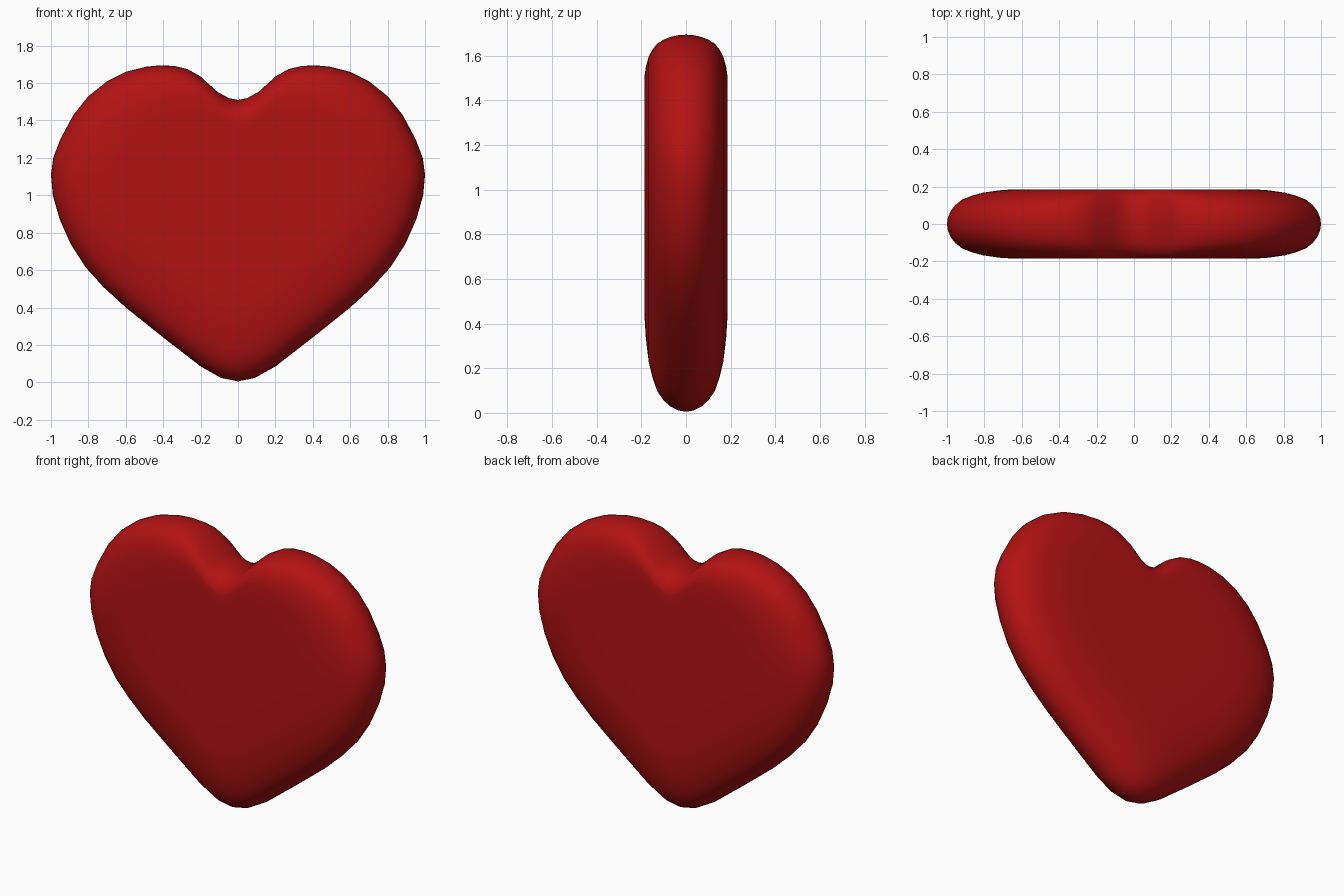
import bpy, bmesh

if "Cube" in bpy.data.objects:
    bpy.data.objects.remove(bpy.data.objects["Cube"])

# Right half of the heart outline (x, z), from the notch round to the tip
half = [(0, 1.51), (.05, 1.52), (.11, 1.553), (.20, 1.635), (.27, 1.675), (.34, 1.691),
        (.41, 1.695), (.49, 1.688), (.60, 1.66), (.70, 1.61), (.80, 1.53), (.88, 1.43),
        (.95, 1.30), (.988, 1.20), (1, 1.11), (.99, 1.0), (.953, .87), (.895, .74),
        (.815, .615), (.72, .51), (.60, .40), (.40, .24), (.20, .085), (.09, .023), (0, .005)]
outline = half + [(-x, z) for x, z in half[-2:0:-1]]

# Pillow edge: (scale of the outline, half thickness)
edge = [(.45, .185), (.65, .185), (.72, .18), (.81, .167), (.87, .15), (.92, .13),
        (.957, .10), (.98, .07), (.995, .035)]
profile = [(s, -y) for s, y in edge] + [(1, 0)] + edge[::-1]
CZ = 1.18  # height of the point the rings shrink towards

# Heart body: stacked rings with capped faces
bm = bmesh.new()
rings = [[bm.verts.new((x * s, y, CZ + (z - CZ) * s)) for x, z in outline] for s, y in profile]
n = len(outline)
for a, b in zip(rings, rings[1:]):
    for i in range(n):
        j = (i + 1) % n
        bm.faces.new((a[i], a[j], b[j], b[i]))
for ring, y in ((rings[0], -.185), (rings[-1], .185)):
    centre = bm.verts.new((0, y, CZ))
    for i in range(n):
        bm.faces.new((ring[i], ring[(i + 1) % n], centre))
bmesh.ops.recalc_face_normals(bm, faces=bm.faces)
for f in bm.faces:
    f.smooth = True
mesh = bpy.data.meshes.new("heart")
bm.to_mesh(mesh)
bm.free()
heart = bpy.data.objects.new("heart", mesh)
bpy.context.collection.objects.link(heart)

# Deep red
red = bpy.data.materials.new("red")
red.diffuse_color = (.45, .006, .006, 1)
red.use_nodes = True
red.node_tree.nodes["Principled BSDF"].inputs["Base Color"].default_value = red.diffuse_color
mesh.materials.append(red)
